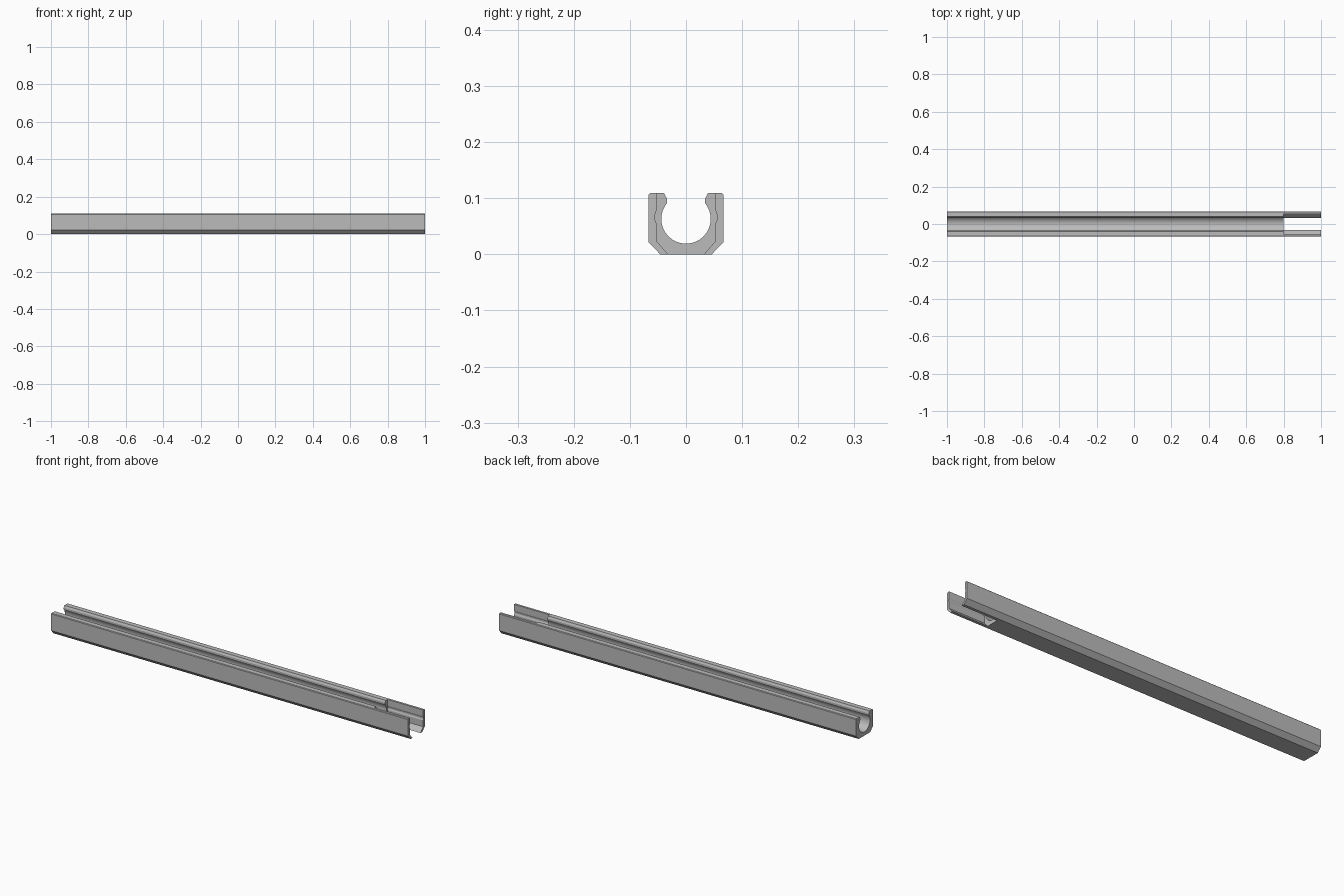
import bpy, bmesh, math

cube = bpy.data.objects.get("Cube")
if cube:
    bpy.data.objects.remove(cube, do_unlink=True)

# Single flat colour
grey = bpy.data.materials.new("plain grey")
grey.use_nodes = True
colour = (0.5, 0.5, 0.5, 1)
grey.diffuse_color = colour
grey.node_tree.nodes["Principled BSDF"].inputs["Base Color"].default_value = colour


def extrude_profile(name, half, x_start, x_end):
    """Mirror a half profile of (y, z) points across y = 0 and extrude it along x."""
    outline = half + [(-y, z) for y, z in reversed(half)]
    bm = bmesh.new()
    face = bm.faces.new([bm.verts.new((x_start, y, z)) for y, z in outline])
    result = bmesh.ops.extrude_face_region(bm, geom=[face])
    moved = [v for v in result["geom"] if isinstance(v, bmesh.types.BMVert)]
    bmesh.ops.translate(bm, verts=moved, vec=(x_end - x_start, 0, 0))
    bmesh.ops.recalc_face_normals(bm, faces=bm.faces)
    mesh = bpy.data.meshes.new(name)
    bm.to_mesh(mesh)
    bm.free()
    mesh.materials.append(grey)
    obj = bpy.data.objects.new(name, mesh)
    bpy.context.collection.objects.link(obj)
    return obj


# Channel rail: chamfered base, round bore, bevelled lips
radius, bore_z, steps = 0.044, 0.063, 20
lip_angle = math.radians(39)
bore = []
for i in range(steps + 1):
    a = lip_angle + (-math.pi / 2 - lip_angle) * i / steps
    bore.append((radius * math.cos(a), bore_z + radius * math.sin(a)))
bore[-1] = (0.001, bore_z - radius)
outer = [(0.046, 0), (0.067, 0.022), (0.067, 0.106), (0.064, 0.109),
         (0.039, 0.109), (0.034, 0.099)]
rail = extrude_profile("channel_rail", outer + bore, -1, 1)

# End pocket: opens the floor and leaves two thin grooved side walls
pocket_half = [(0.031, -0.001), (0.053, 0.024), (0.053, 0.056), (0.056, 0.063),
               (0.056, 0.069), (0.053, 0.077), (0.053, 0.12)]
pocket = extrude_profile("pocket_cutter", pocket_half, 0.8, 1.1)
pocket.hide_render = True

cut = rail.modifiers.new("end pocket", "BOOLEAN")
cut.operation = "DIFFERENCE"
cut.solver = "EXACT"
cut.object = pocket
bpy.context.view_layer.objects.active = rail
rail.select_set(True)
bpy.ops.object.modifier_apply(modifier=cut.name)
bpy.data.objects.remove(pocket, do_unlink=True)

# Smooth bore with crisp bevels
bpy.ops.object.shade_smooth_by_angle(angle=math.radians(20))
